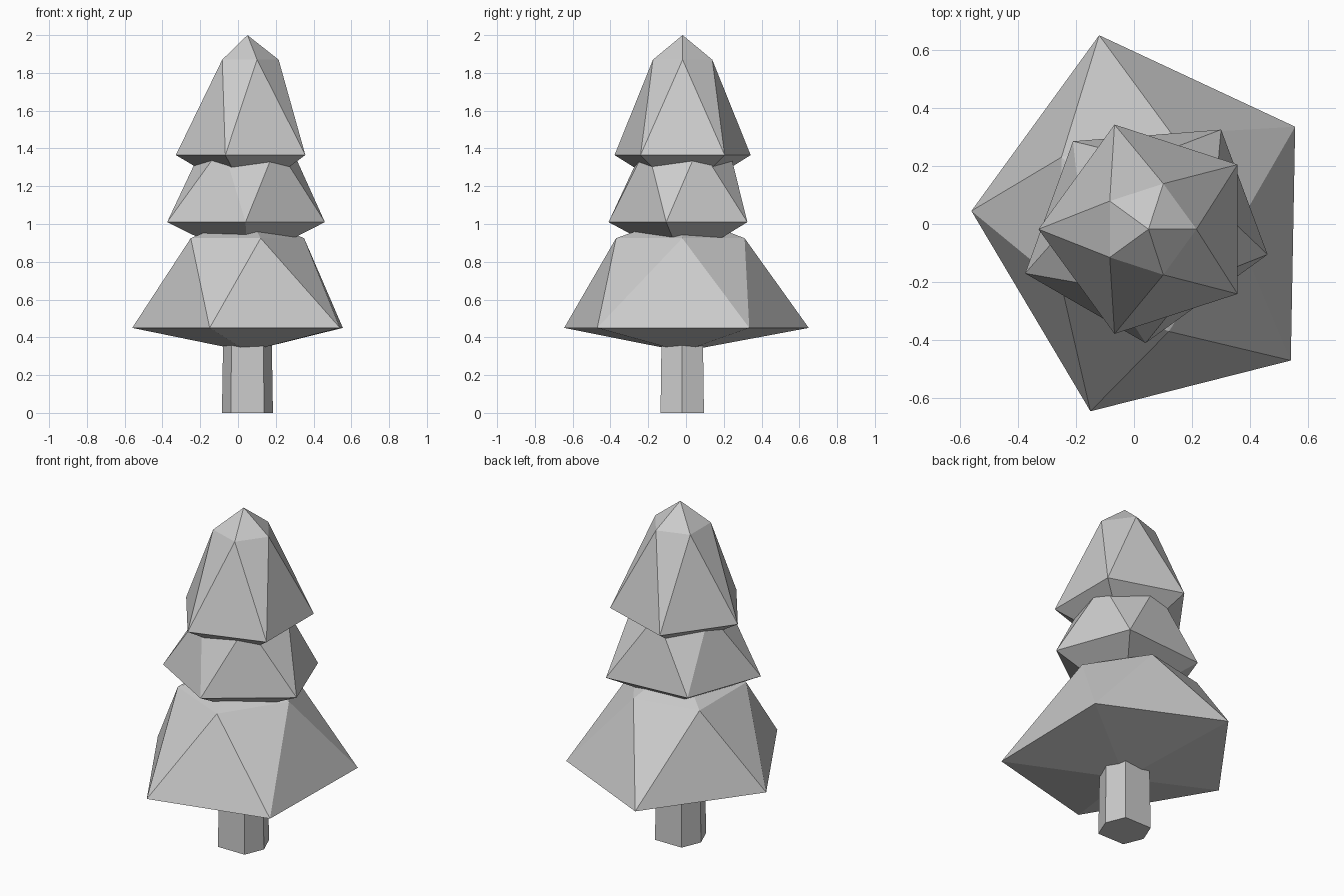
import bpy
from math import cos, sin, radians

if "Cube" in bpy.data.objects:
    bpy.data.objects.remove(bpy.data.objects["Cube"])

CX, CY = 0.05, -0.018


def make(name, verts, faces):
    mesh = bpy.data.meshes.new(name)
    mesh.from_pydata(verts, [], faces)
    mesh.update()
    obj = bpy.data.objects.new(name, mesh)
    bpy.context.collection.objects.link(obj)
    return obj


def ring(radius, start):
    return [(CX + radius * cos(radians(start + 72 * i)),
             CY + radius * sin(radians(start + 72 * i))) for i in range(5)]


def tier(name, lower, z_low, upper, z_up, z_tip, z_base):
    """Stretched icosahedron: two staggered five-point rings, a tip and a base point."""
    verts = [(x, y, z_low) for x, y in lower] + [(x, y, z_up) for x, y in upper]
    verts += [(CX, CY, z_tip), (CX, CY, z_base)]
    faces = []
    for i in range(5):
        j = (i + 1) % 5
        faces += [(i, j, 5 + i), (j, 5 + j, 5 + i), (5 + i, 5 + j, 10), (j, i, 11)]
    return make(name, verts, faces)


# Trunk: slightly tapered six-sided post
outline = [(0.135, 0), (0.088, 0.115), (-0.088, 0.115),
           (-0.135, 0), (-0.088, -0.115), (0.088, -0.115)]
trunk = [(CX + x * s, CY - 0.002 + y * s, z) for z, s in ((0, 1), (0.5, 0.94)) for x, y in outline]
sides = [(i, (i + 1) % 6, 6 + (i + 1) % 6, 6 + i) for i in range(6)]
make("trunk", trunk, sides + [(5, 4, 3, 2, 1, 0), (6, 7, 8, 9, 10, 11)])

# Bottom foliage: wide, uneven skirt
tier("bottom_foliage",
     [(-0.15, -0.645), (0.54, -0.47), (0.555, 0.335), (-0.12, 0.65), (-0.56, 0.045)], 0.45,
     [(0.12, -0.37), (0.35, -0.02), (0.13, 0.31), (-0.25, 0.23), (-0.25, -0.21)], 0.925,
     1.05, 0.325)

# Middle foliage
tier("middle_foliage",
     [(0.04, -0.41), (0.46, -0.105), (0.30, 0.325), (-0.21, 0.285), (-0.375, -0.17)], 1.01,
     ring(0.243, -51), 1.415, 1.5, 0.80)

# Top foliage with pointed cap
tier("top_foliage", ring(0.379, -36), 1.365, ring(0.165, 0), 1.87, 2.0, 1.14)
